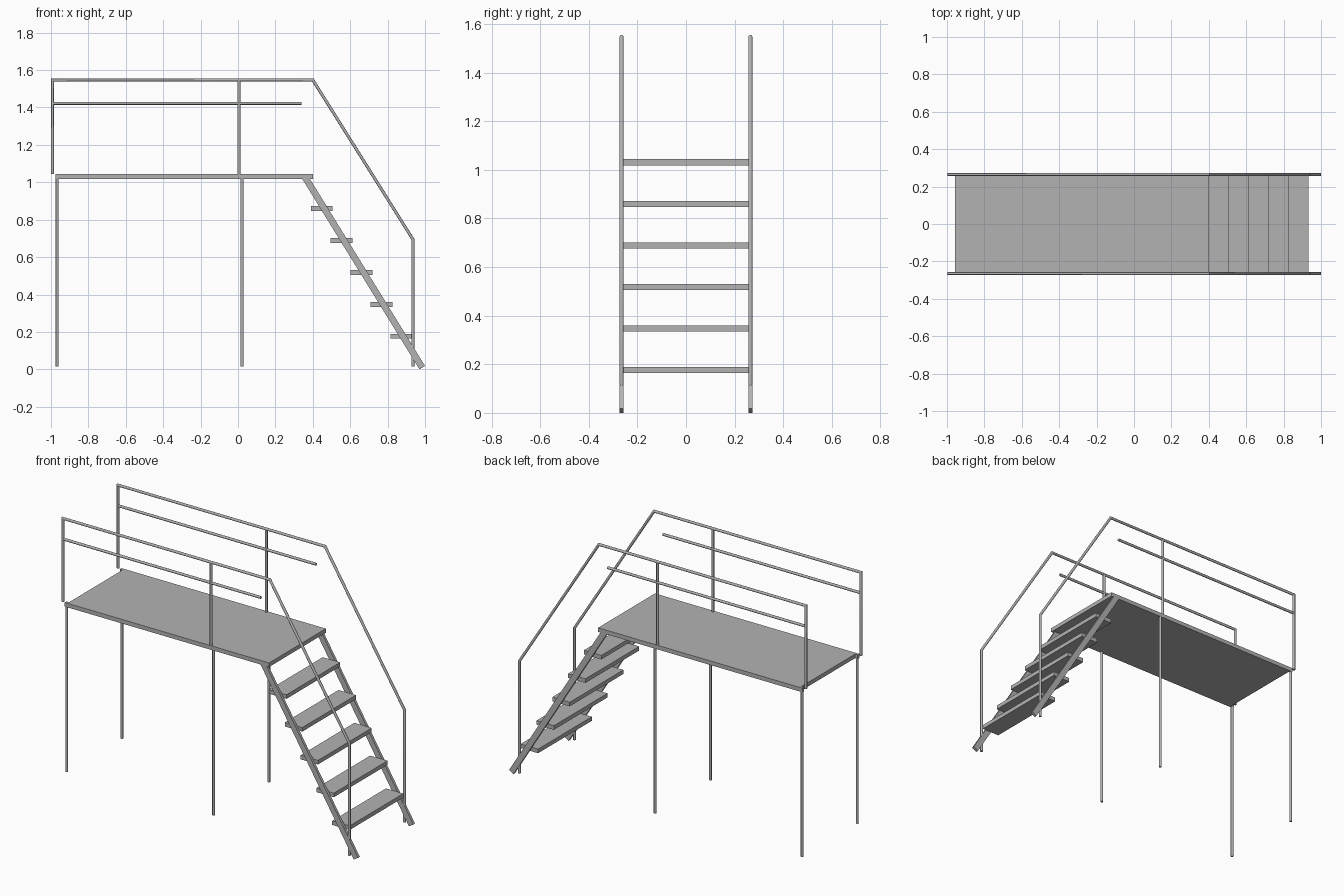
import bpy
import bmesh
import math
from mathutils import Vector

cube = bpy.data.objects.get("Cube")
if cube:
    bpy.data.objects.remove(cube)

steel = bpy.data.materials.new("grey_steel")
steel.use_nodes = True
colour = (0.45, 0.45, 0.45, 1)
steel.diffuse_color = colour
steel.node_tree.nodes["Principled BSDF"].inputs["Base Color"].default_value = colour

SIDE_Y = 0.265      # plane of railings, legs and stringers
TUBE = 0.008        # tube radius
INNER = 0.258       # half width of deck and treads
DECK_Z = 1.031
THICK = 0.025


def finish(name, bm):
    bmesh.ops.recalc_face_normals(bm, faces=bm.faces)
    mesh = bpy.data.meshes.new(name)
    bm.to_mesh(mesh)
    bm.free()
    mesh.materials.append(steel)
    obj = bpy.data.objects.new(name, mesh)
    bpy.context.collection.objects.link(obj)
    return obj


def box(name, centre, size, tilt=0):
    bm = bmesh.new()
    bmesh.ops.create_cube(bm, size=1)
    bmesh.ops.scale(bm, vec=size, verts=bm.verts)
    obj = finish(name, bm)
    obj.location = centre
    obj.rotation_euler.y = tilt
    return obj


def tube(name, path, y, sides=12):
    """Sweep a round section along an (x, z) path with mitred corners."""
    pts = [Vector(p) for p in path]
    bm = bmesh.new()
    rings = []
    for i, p in enumerate(pts):
        before = (p - pts[i - 1]).normalized() if i else None
        after = (pts[i + 1] - p).normalized() if i + 1 < len(pts) else None
        before, after = before or after, after or before
        along = (before + after).normalized()
        across = Vector((-along.y, along.x)) / along.dot(before)
        ring = []
        for k in range(sides):
            a = math.tau * k / sides
            q = p + across * TUBE * math.cos(a)
            ring.append(bm.verts.new((q.x, y + TUBE * math.sin(a), q.y)))
        rings.append(ring)
    for r, s in zip(rings, rings[1:]):
        for k in range(sides):
            n = (k + 1) % sides
            bm.faces.new((r[k], r[n], s[n], s[k]))
    bm.faces.new(rings[0])
    bm.faces.new(rings[-1])
    obj = finish(name, bm)
    bpy.ops.object.select_all(action="DESELECT")
    obj.select_set(True)
    bpy.context.view_layer.objects.active = obj
    bpy.ops.object.shade_smooth_by_angle(angle=math.radians(35))


# Deck panel
box("deck", (-0.2785, 0, DECK_Z), (1.357, 2 * INNER, THICK))

# Treads
for i in range(5):
    box(f"tread_{i + 1}", (0.448 + 0.1063 * i, 0, 0.86 - 0.171 * i),
        (0.117, 2 * INNER, THICK))

# Both long sides: beam, stringer, legs and railing
top, foot = Vector((0.354, 1.034)), Vector((0.985, 0.0092))
run = foot - top
for label, y in (("front", -SIDE_Y), ("back", SIDE_Y)):
    box(f"{label}_deck_beam", (-0.2875, y, DECK_Z), (1.375, 0.016, THICK))
    mid = (top + foot) / 2
    box(f"{label}_stringer", (mid.x, y, mid.y), (run.length, 0.016, 0.035),
        math.atan2(-run.y, run.x))
    for part, x in (("end", -0.967), ("middle", 0.022)):
        tube(f"{label}_{part}_leg", [(x, 0.014), (x, 1.02)], y)
    tube(f"{label}_handrail",
         [(-0.992, 1.043), (-0.992, 1.547), (0.4, 1.547), (0.935, 0.695), (0.935, 0.014)], y)
    tube(f"{label}_middle_post", [(0.005, 1.04), (0.005, 1.547)], y)
    tube(f"{label}_middle_rail", [(-0.992, 1.422), (0.34, 1.422)], y)
